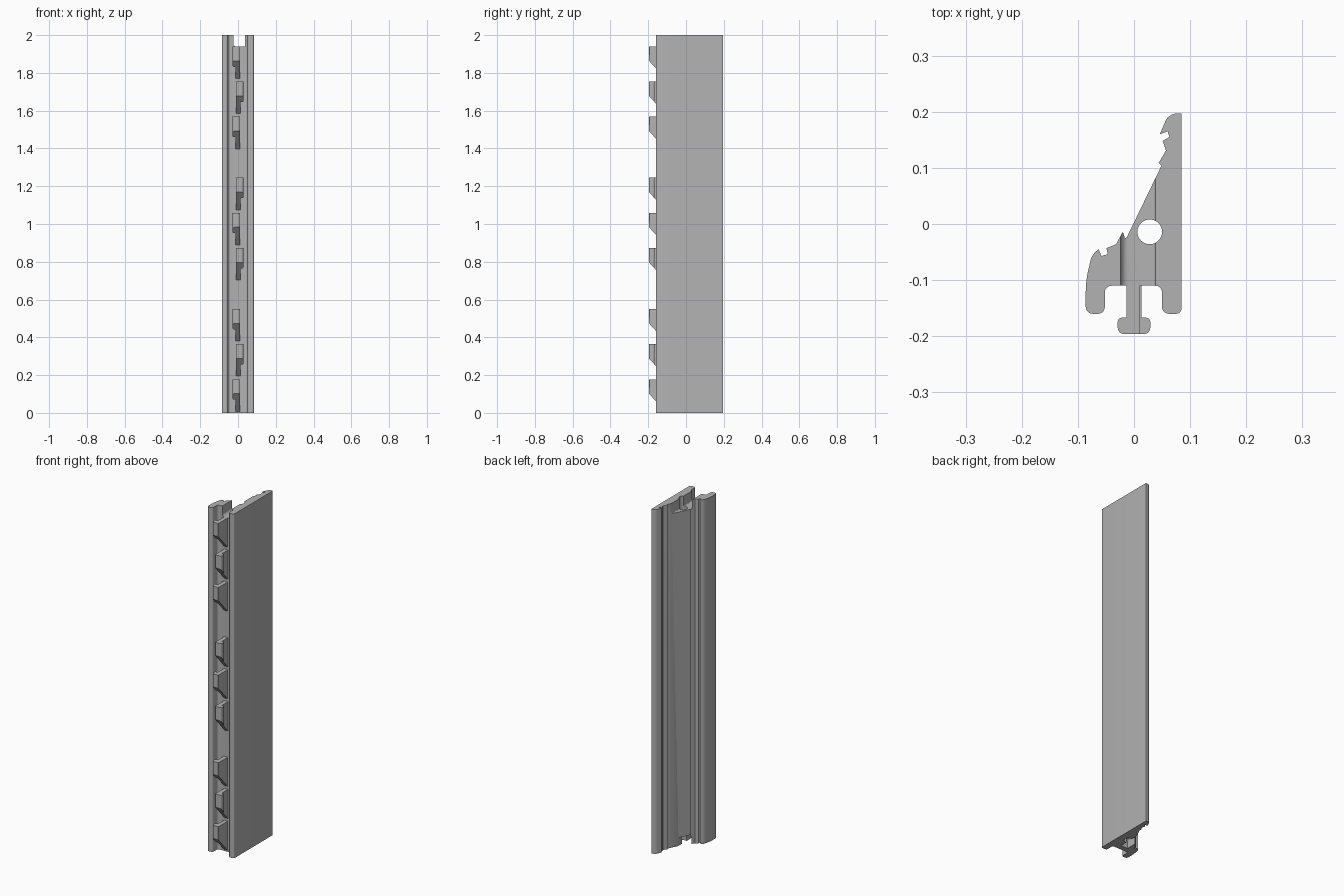
import bpy
import bmesh
import math
from mathutils import Vector

default_cube = bpy.data.objects.get("Cube")
if default_cube:
    bpy.data.objects.remove(default_cube, do_unlink=True)

HEIGHT = 2.0
MM = 0.001

grey = bpy.data.materials.new("plain grey")
grey.use_nodes = True
grey.diffuse_color = (0.45, 0.45, 0.45, 1)
grey.node_tree.nodes["Principled BSDF"].inputs["Base Color"].default_value = grey.diffuse_color


def rounded(outline, steps=5):
    """Turn (x, y, radius) corners in thousandths into a filleted outline."""
    points = []
    count = len(outline)
    for i, (x, y, reach) in enumerate(outline):
        corner = Vector((x, y)) * MM
        if not reach:
            points.append(corner)
            continue
        before = Vector(outline[i - 1][:2]) * MM
        after = Vector(outline[(i + 1) % count][:2]) * MM
        start = corner + (before - corner).normalized() * reach * MM
        end = corner + (after - corner).normalized() * reach * MM
        # conic arc, weighted to stay close to a true quarter circle
        for k in range(steps + 1):
            t = k / steps
            a, b, c = (1 - t) ** 2, math.sqrt(2) * t * (1 - t), t * t
            points.append((start * a + corner * b + end * c) / (a + b + c))
    return points


def prism(name, points, place, direction):
    """Extrude a flat outline; place maps a 2D point into space."""
    bm = bmesh.new()
    face = bm.faces.new([bm.verts.new(place(p)) for p in points])
    extruded = bmesh.ops.extrude_face_region(bm, geom=[face])["geom"]
    moved = [v for v in extruded if isinstance(v, bmesh.types.BMVert)]
    bmesh.ops.translate(bm, verts=moved, vec=direction)
    bmesh.ops.recalc_face_normals(bm, faces=bm.faces)
    mesh = bpy.data.meshes.new(name)
    bm.to_mesh(mesh)
    bm.free()
    mesh.materials.append(grey)
    obj = bpy.data.objects.new(name, mesh)
    bpy.context.collection.objects.link(obj)
    return obj


def activate(obj):
    bpy.ops.object.select_all(action="DESELECT")
    obj.select_set(True)
    bpy.context.view_layer.objects.active = obj


def combine(obj, other, operation):
    activate(obj)
    modifier = obj.modifiers.new(operation.lower(), "BOOLEAN")
    modifier.operation = operation
    modifier.solver = "EXACT"
    modifier.object = other
    bpy.ops.object.modifier_apply(modifier=modifier.name)
    bpy.data.objects.remove(other, do_unlink=True)


def smooth(obj):
    activate(obj)
    bpy.ops.object.shade_smooth_by_angle(angle=math.radians(30))


# Long extruded body: wide side plate, notched slope and short rounded leg
plate_edge = [(85, -160, 10), (85, 197, 0), (62, 197, 14), (46, 160, 0)]
upper_notches = [(60, 165, 0), (63, 155, 0), (51, 148, 0),
                 (57, 131, 0), (44, 109, 0), (49, 104, 0)]
lower_notches = [(-13, -24, 0), (-16, -25, 0), (-20, -14, 0), (-32, -36, 0),
                 (-49, -43, 0), (-47, -54, 0), (-58, -57, 0), (-63, -45, 0)]
short_leg = [(-75, -55, 9), (-86, -100, 20), (-86, -160, 12), (-52, -160, 12)]
front_recess = [(-52, -110, 12), (50, -110, 12), (50, -160, 12)]
profile = plate_edge + upper_notches + lower_notches + short_leg + front_recess
body = prism("profile_body", rounded(profile), lambda p: (p.x, p.y, 0), (0, 0, HEIGHT))

# Slot across the top, with a rounded floor
slot = [(-24, 1940, 14), (38, 1940, 4), (38, 2100, 0), (-24, 2100, 0)]
combine(body, prism("slot_cutter", rounded(slot),
                    lambda p: (p.x, -0.3, p.y), (0, 0.6, 0)), "DIFFERENCE")

# Shallow recess under the back slope
recess = [(-23, -50, 0), (20, -50, 0), (20, 48, 6), (-23, 48, 10)]
combine(body, prism("recess_cutter", rounded(recess),
                    lambda p: (p.x, -0.08, p.y), (0, 0.4, 0)), "DIFFERENCE")

# Round bore along the full length
circle = [Vector((0.028 + 0.022 * math.cos(math.tau * i / 32),
                  -0.014 + 0.022 * math.sin(math.tau * i / 32))) for i in range(32)]
combine(body, prism("bore_cutter", circle,
                    lambda p: (p.x, p.y, -0.1), (0, 0, HEIGHT + 0.2)), "DIFFERENCE")
smooth(body)


# Snap clips: a hooked tongue, trimmed by a slanted underside
def snap_clip(index, top, side):
    hook = [(-13, -105, 0), (-13, -167, 4), (-29, -167, 7), (-29, -196, 11),
            (11, -196, 4), (11, -105, 0)]
    points = [Vector((-side * p.x, p.y)) for p in rounded(hook)]
    clip = prism(f"snap_clip_{index}", points,
                 lambda p: (p.x, p.y, top - 0.174), (0, 0, 0.174))
    wedge = [Vector((-0.25, top - 0.019)), Vector((-0.197, top - 0.075)),
             Vector((-0.11, top - 0.17)), Vector((-0.11, top - 0.3)),
             Vector((-0.25, top - 0.3))]
    wedge[0].y = wedge[1].y
    combine(clip, prism("wedge_cutter", wedge,
                        lambda p: (-0.1, p.x, p.y), (0.2, 0, 0)), "DIFFERENCE")
    smooth(clip)


# Three groups of three clips, hooking alternately to each side
index = 1
for group_top in (1.94, 1.245, 0.55):
    for k in range(3):
        snap_clip(index, group_top - 0.186 * k, -1 if index % 2 else 1)
        index += 1
